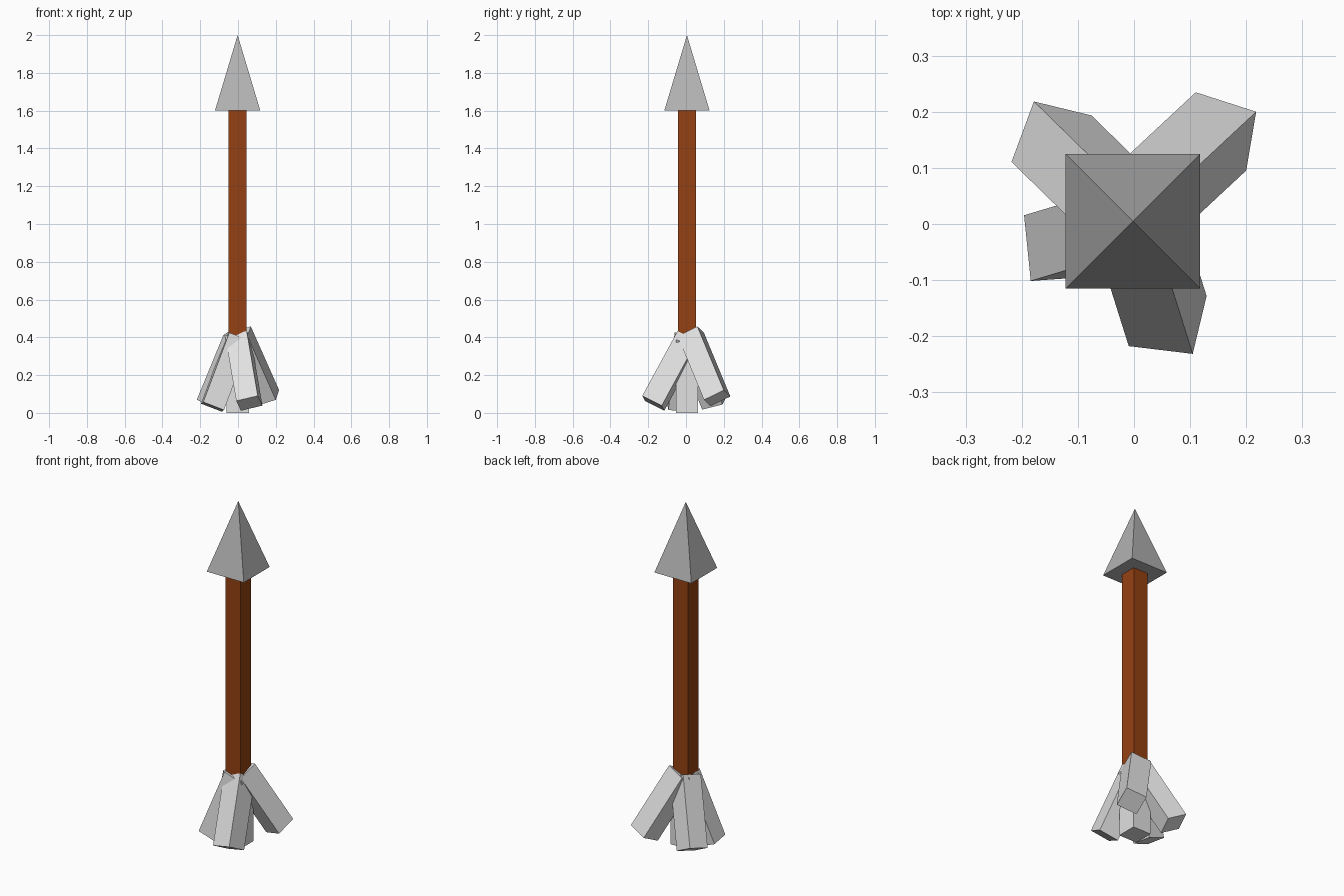
import bpy, bmesh, math
from mathutils import Vector, Matrix

if "Cube" in bpy.data.objects:
    bpy.data.objects.remove(bpy.data.objects["Cube"])

CX, CY = -0.002, 0.005      # shaft axis
FEATHER_W = 0.118


def material(name, color):
    m = bpy.data.materials.new(name)
    m.diffuse_color = (*color, 1.0)
    m.use_nodes = True
    m.node_tree.nodes["Principled BSDF"].inputs["Base Color"].default_value = m.diffuse_color
    return m


wood = material("brown_wood", (0.30, 0.053, 0.006))
metal = material("grey_metal", (0.45, 0.45, 0.45))
white = material("pale_feather", (0.75, 0.75, 0.75))


def finish(name, bm, mat):
    bmesh.ops.recalc_face_normals(bm, faces=bm.faces)
    mesh = bpy.data.meshes.new(name)
    bm.to_mesh(mesh)
    bm.free()
    mesh.materials.append(mat)
    obj = bpy.data.objects.new(name, mesh)
    bpy.context.collection.objects.link(obj)
    return obj


def bar(name, end, axis, side, width, length, mat):
    """Square bar starting at the centre of its lower end and running along axis."""
    d = Vector(axis).normalized()
    u = Vector(side)
    u = (u - d * u.dot(d)).normalized()
    v = d.cross(u)
    frame = Matrix((u, v, d)).transposed().to_4x4()
    place = Matrix.Translation(Vector(end) + d * length / 2)
    size = Matrix.Diagonal((width, width, length, 1))
    bm = bmesh.new()
    bmesh.ops.create_cube(bm, size=1, matrix=place @ frame @ size)
    return finish(name, bm, mat)


# Shaft
bar("shaft", (CX, CY, 0.40), (0, 0, 1), (1, 0, 0), 0.096, 1.20, wood)

# Pyramid head
bm = bmesh.new()
bmesh.ops.create_cone(bm, cap_ends=True, segments=4, radius1=0.12 * math.sqrt(2),
                      radius2=0, depth=0.4,
                      matrix=Matrix.Translation((CX, CY, 1.8)) @ Matrix.Rotation(math.pi / 4, 4, 'Z'))
bmesh.ops.remove_doubles(bm, verts=bm.verts, dist=1e-5)
finish("arrow_head", bm, metal)

# Feathers: one straight, four splayed (lower end centre, axis, side direction)
feathers = {
    "feather_centre": ((CX, CY, 0.0), (0, 0, 1), (1, 0, 0)),
    "feather_back_right": ((0.155, 0.165, 0.078), (-0.38, -0.354, 0.854), (-0.108, 0.035, -0.034)),
    "feather_back_left": ((-0.147, 0.152, 0.057), (0.357, -0.349, 0.866), (-0.04, -0.108, -0.027)),
    "feather_front_right": ((0.06, -0.173, 0.051), (-0.149, 0.473, 0.87), (-0.115, 0.014, -0.027)),
    "feather_front_left": ((-0.135, -0.039, 0.032), (0.35, 0.105, 0.93), (-0.012, 0.117, -0.009)),
}
for name, (end, axis, side) in feathers.items():
    bar(name, end, axis, side, FEATHER_W, 0.395, white)
